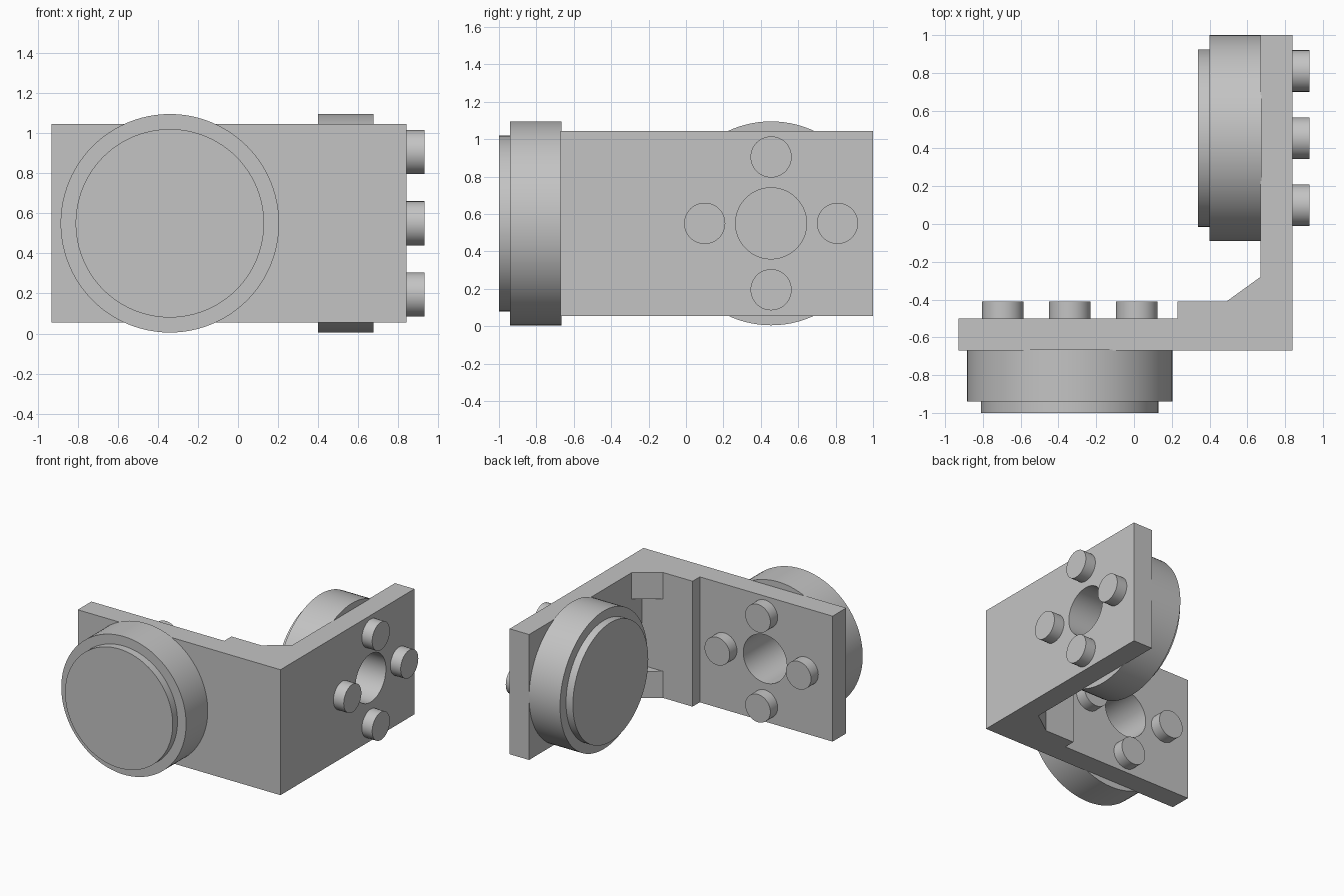
import bpy, bmesh, math
from mathutils import Matrix, Vector

cube = bpy.data.objects.get("Cube")
if cube:
    bpy.data.objects.remove(cube, do_unlink=True)

grey = bpy.data.materials.new("plain grey")
grey.use_nodes = True
colour = (0.55, 0.55, 0.55, 1)
grey.diffuse_color = colour
grey.node_tree.nodes["Principled BSDF"].inputs["Base Color"].default_value = colour

Z_LOW, Z_HIGH = 0.055, 1.045
MID_Z = 0.55
PEG_RING, PEG_R, HOLE_R = 0.355, 0.11, 0.19


def finish(name, bm, matrix=Matrix()):
    bmesh.ops.recalc_face_normals(bm, faces=bm.faces)
    mesh = bpy.data.meshes.new(name)
    bm.to_mesh(mesh)
    bm.free()
    mesh.transform(matrix)
    mesh.materials.append(grey)
    obj = bpy.data.objects.new(name, mesh)
    bpy.context.collection.objects.link(obj)
    return obj


def smooth(obj):
    bpy.ops.object.select_all(action='DESELECT')
    obj.select_set(True)
    bpy.context.view_layer.objects.active = obj
    bpy.ops.object.shade_smooth_by_angle(angle=math.radians(30))


def prism(name, outline, z0, z1):
    bm = bmesh.new()
    face = bm.faces.new([bm.verts.new((x, y, z0)) for x, y in outline])
    top = bmesh.ops.extrude_face_region(bm, geom=[face])["geom"]
    verts = [v for v in top if isinstance(v, bmesh.types.BMVert)]
    bmesh.ops.translate(bm, verts=verts, vec=(0, 0, z1 - z0))
    return finish(name, bm)


def lathe(name, profile, matrix, steps=96):
    # profile holds (radius, distance along the axis)
    bm = bmesh.new()
    verts = [bm.verts.new((r, 0, d)) for r, d in profile]
    edges = [bm.edges.new(pair) for pair in zip(verts, verts[1:])]
    bmesh.ops.spin(bm, geom=verts + edges, axis=(0, 0, 1), cent=(0, 0, 0),
                   angle=math.tau, steps=steps)
    bmesh.ops.remove_doubles(bm, verts=bm.verts, dist=0.0001)
    obj = finish(name, bm, matrix)
    smooth(obj)
    return obj


# L-shaped bracket with a thicker inner corner
bracket = prism("bracket", [(-0.93, -0.67), (0.84, -0.67), (0.84, 1), (0.67, 1),
                            (0.67, -0.41), (0.23, -0.41), (0.23, -0.5), (-0.93, -0.5)],
                Z_LOW, Z_HIGH)

# Corner gussets at top and bottom
for name, z0, z1 in (("lower_gusset", Z_LOW, Z_LOW + 0.21),
                     ("upper_gusset", Z_HIGH - 0.21, Z_HIGH)):
    prism(name, [(0.49, -0.41), (0.67, -0.41), (0.67, -0.28)], z0, z1)

# Axis frames: local z points out of the plate towards the wheel
front_frame = (Matrix.Translation((-0.34, -0.67, MID_Z))
               @ Matrix.Rotation(math.pi / 2, 4, 'X'))
side_frame = (Matrix.Translation((0.67, 0.455, MID_Z))
              @ Matrix.Rotation(-math.pi / 2, 4, 'Y'))

hub = [(0, 0.27), (HOLE_R, 0.27), (HOLE_R, -0.005), (0.545, -0.005),
       (0.545, 0.27), (0.47, 0.27), (0.47, 0.33), (0, 0.33)]
peg = [(0, -0.26), (PEG_R, -0.26), (PEG_R, -0.165), (0, -0.165)]
bore = [(0, -0.3), (HOLE_R, -0.3), (HOLE_R, 0.1), (0, 0.1)]

for side, frame in (("front", front_frame), ("left", side_frame)):
    # Bore through the plate
    cutter = lathe("cutter", bore, frame)
    mod = bracket.modifiers.new("bore", 'BOOLEAN')
    mod.operation, mod.solver, mod.object = 'DIFFERENCE', 'EXACT', cutter
    bpy.context.view_layer.objects.active = bracket
    bpy.ops.object.modifier_apply(modifier=mod.name)
    bpy.data.objects.remove(cutter, do_unlink=True)

    # Stepped wheel with a blind bore, and four pegs on the other side
    lathe(side + "_wheel", hub, frame)
    for i in range(4):
        a = i * math.pi / 2
        offset = Vector((math.cos(a), math.sin(a), 0)) * PEG_RING
        lathe(f"{side}_peg_{i + 1}", peg, frame @ Matrix.Translation(offset), 48)

smooth(bracket)
